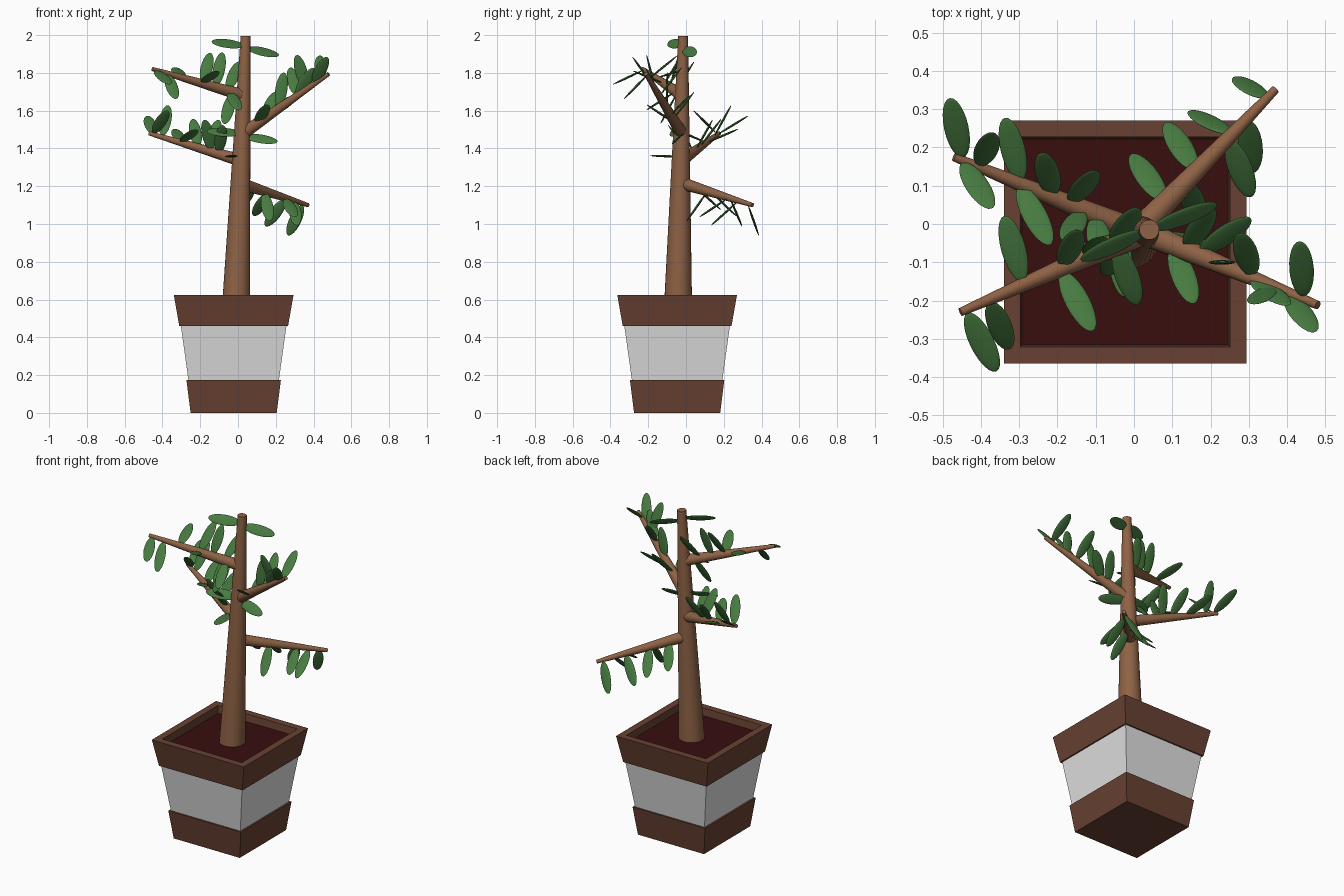
import bpy, bmesh, math
from mathutils import Vector, Matrix

if "Cube" in bpy.data.objects:
    bpy.data.objects.remove(bpy.data.objects["Cube"])


def material(name, rgb):
    m = bpy.data.materials.new(name)
    lin = [(c / 255 / 12.92) if c < 11 else ((c / 255 + 0.055) / 1.055) ** 2.4 for c in rgb]
    m.diffuse_color = (*lin, 1)
    m.use_nodes = True
    m.node_tree.nodes["Principled BSDF"].inputs["Base Color"].default_value = m.diffuse_color
    return m


BROWN = material("pot_brown", (104, 65, 50))
WHITE = material("pot_white", (224, 224, 224))
SOIL = material("dark_soil", (56, 14, 15))
BARK = material("bark", (142, 98, 69))
LEAF = material("leaf_green", (71, 122, 64))
POT = Vector((-0.023, -0.047, 0))


def finish(name, bm, mat, smooth=False):
    bmesh.ops.recalc_face_normals(bm, faces=bm.faces)
    me = bpy.data.meshes.new(name)
    bm.to_mesh(me)
    bm.free()
    me.materials.append(mat)
    ob = bpy.data.objects.new(name, me)
    bpy.context.collection.objects.link(ob)
    if smooth:
        bpy.ops.object.select_all(action='DESELECT')
        ob.select_set(True)
        bpy.context.view_layer.objects.active = ob
        bpy.ops.object.shade_smooth_by_angle(angle=math.radians(40))
    return ob


def square_shell(name, profile, mat, cap_first=False, cap_last=False):
    """Square rings (half width, height) joined by walls."""
    bm = bmesh.new()
    rings = [[bm.verts.new(POT + Vector((sx * h, sy * h, z)))
              for sx, sy in ((-1, -1), (1, -1), (1, 1), (-1, 1))] for h, z in profile]
    for a, b in zip(rings, rings[1:]):
        for i in range(4):
            j = (i + 1) % 4
            bm.faces.new((a[i], a[j], b[j], b[i]))
    if cap_first:
        bm.faces.new(rings[0])
    if cap_last:
        bm.faces.new(rings[-1])
    return finish(name, bm, mat)


def taper(name, start, end, r1, r2):
    """Tapered round limb between two points."""
    d = end - start
    bm = bmesh.new()
    mat = Matrix.Translation((start + end) / 2) @ d.to_track_quat('Z', 'Y').to_matrix().to_4x4()
    bmesh.ops.create_cone(bm, cap_ends=True, segments=28, radius1=r1, radius2=r2,
                          depth=d.length, matrix=mat)
    return finish(name, bm, BARK, True)


def leaves(name, start, end, items, length=0.185):
    """Thin lens leaves; each item is (position along limb, point aimed at)."""
    bm = bmesh.new()
    for t, x, y, z in items:
        base = start.lerp(end, t)
        d = (Vector((x, y, z)) - base).normalized()
        side = Vector((1, 0, 0)) if abs(d.x) < 0.8 else Vector((0, 0.7, 0.7))
        side = (side - d * side.dot(d)).normalized()
        n = d.cross(side)
        c = base + d * (length / 2 + 0.01)
        m = Matrix((side, n, d)).transposed().to_4x4()
        m = Matrix.Translation(c) @ m @ Matrix.Diagonal((0.032, 0.006, length / 2, 1))
        bmesh.ops.create_uvsphere(bm, u_segments=16, v_segments=12, radius=1, matrix=m)
    return finish(name, bm, LEAF, True)


# Pot
square_shell("pot_base_band", [(0.228, 0), (0.25, 0.175), (0.23, 0.175)], BROWN, cap_first=True)
square_shell("pot_body", [(0.239, 0.17), (0.28, 0.465)], WHITE)
square_shell("pot_rim", [(0.27, 0.46), (0.288, 0.46), (0.317, 0.625),
                         (0.274, 0.625), (0.268, 0.57)], BROWN)
square_shell("soil", [(0.27, 0.58)], SOIL, cap_last=True)

# Trunk
root, top = Vector((-0.01, -0.042, 0.57)), Vector((0.04, -0.015, 1.995))
taper("trunk", root, top, 0.074, 0.026)
leaves("top_leaves", root, top, [(0.965, -0.155, -0.10, 1.965), (0.955, 0.24, 0.06, 1.89),
                                 (0.63, 0.24, -0.07, 1.43), (0.64, -0.17, -0.08, 1.49)])

# Branches with their leaves
low = [(0.93, 0.265, 0.385, 0.94), (0.80, 0.31, 0.13, 0.99), (0.68, 0.14, 0.30, 0.98),
       (0.66, 0.32, 0.03, 1.01), (0.42, 0.07, 0.29, 1.02), (0.36, 0.17, 0.0, 1.01),
       (0.2, -0.01, 0.19, 1.07)]
left = [(0.95, -0.48, 0.325, 1.57), (0.96, -0.36, 0.02, 1.62), (0.86, -0.37, 0.24, 1.63),
        (0.64, -0.335, 0.27, 1.50), (0.66, -0.195, -0.10, 1.52), (0.47, -0.24, 0.19, 1.56),
        (0.38, -0.10, 0.14, 1.55), (0.32, -0.17, -0.03, 1.52), (0.25, -0.08, -0.10, 1.53),
        (0.14, -0.03, -0.14, 1.36)]
right = [(0.92, 0.43, -0.01, 1.92), (0.82, 0.47, -0.28, 1.88), (0.63, 0.28, -0.03, 1.82),
         (0.62, 0.40, -0.21, 1.82), (0.74, 0.32, -0.20, 1.86), (0.42, 0.24, -0.10, 1.78),
         (0.25, 0.19, 0.02, 1.67), (0.17, 0.15, -0.19, 1.62), (0.32, 0.28, 0.0, 1.66)]
upper = [(0.97, -0.36, -0.385, 1.74), (0.84, -0.32, -0.35, 1.64), (0.66, -0.34, 0.025, 1.83),
         (0.45, -0.14, 0.0, 1.93), (0.31, -0.08, -0.03, 1.92), (0.46, -0.12, -0.255, 1.80),
         (0.16, 0.01, -0.215, 1.60), (0.12, -0.07, -0.13, 1.54), (0.18, 0.0, 0.03, 1.84)]
for name, start, end, items in (
        ("low_branch", (0.01, -0.02, 1.215), (0.37, 0.352, 1.10), low),
        ("left_branch", (0.02, -0.025, 1.335), (-0.47, 0.175, 1.48), left),
        ("right_branch", (0.02, -0.02, 1.475), (0.48, -0.212, 1.795), right),
        ("upper_branch", (0.03, -0.02, 1.68), (-0.453, -0.23, 1.82), upper)):
    a, b = Vector(start), Vector(end)
    taper(name, a, b, 0.034, 0.011)
    leaves(name + "_leaves", a, b, items)
